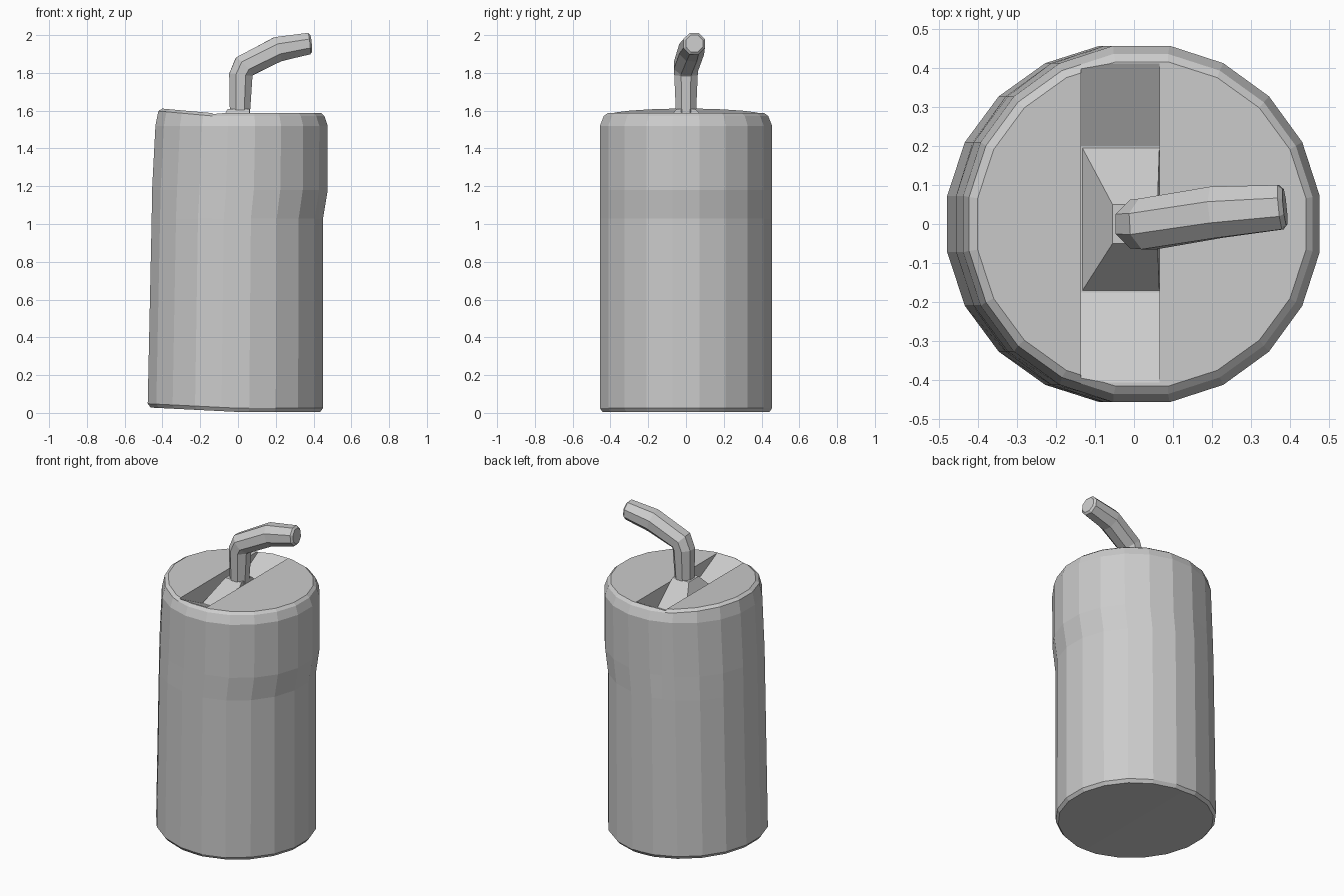
import bpy, bmesh
from math import cos, sin, tau
from mathutils import Vector

if "Cube" in bpy.data.objects:
    bpy.data.objects.remove(bpy.data.objects["Cube"])

grey = bpy.data.materials.new("plain grey")
grey.use_nodes = True
grey.diffuse_color = (0.6, 0.6, 0.6, 1)
grey.node_tree.nodes["Principled BSDF"].inputs["Base Color"].default_value = (0.6, 0.6, 0.6, 1)


def finish(name, bm):
    bmesh.ops.recalc_face_normals(bm, faces=bm.faces)
    mesh = bpy.data.meshes.new(name)
    bm.to_mesh(mesh)
    bm.free()
    mesh.materials.append(grey)
    obj = bpy.data.objects.new(name, mesh)
    bpy.context.collection.objects.link(obj)
    return obj


def skin(rings):
    """Closed skin through rings of points, capped at both ends."""
    bm = bmesh.new()
    loops = [[bm.verts.new(p) for p in ring] for ring in rings]
    n = len(loops[0])
    for a, b in zip(loops, loops[1:]):
        for i in range(n):
            j = (i + 1) % n
            bm.faces.new((a[i], a[j], b[j], b[i]))
    bm.faces.new(loops[0])
    bm.faces.new(loops[-1])
    return bm


GROOVE_L, GROOVE_R, FLOOR, LID = -0.135, 0.065, 1.47, 1.587

# Can body: height, left edge, right edge, half depth
profile = [(0.005, -0.462, 0.435, 0.442), (0.025, -0.478, 0.45, 0.456),
           (1.03, -0.457, 0.45, 0.456), (1.18, -0.455, 0.475, 0.456),
           (1.52, -0.437, 0.475, 0.456), (1.572, -0.422, 0.457, 0.435),
           (LID, -0.4, 0.44, 0.415)]
SIDES = 20
rings = []
for z, left, right, depth in profile:
    mid, half = (left + right) / 2, (right - left) / 2
    angles = [tau * (i + 0.5) / SIDES for i in range(SIDES)]
    k = cos(tau / SIDES / 2)
    rings.append([(mid + half * cos(a) / k, depth * sin(a) / k, z) for a in angles])
bm = skin(rings)
# Dented look: lid tips up and base lifts on the right-hand side
for x in (GROOVE_L, 0):
    bmesh.ops.bisect_plane(bm, geom=bm.verts[:] + bm.edges[:] + bm.faces[:],
                           plane_co=(x, 0, 0), plane_no=(1, 0, 0))
for v in bm.verts:
    if v.co.z > 1.55:
        v.co.z += 0.09 * max(0, GROOVE_L - v.co.x)
    elif v.co.z < 0.1:
        v.co.z += 0.05 * max(0, -v.co.x)
body = finish("can_body", bm)

# Cutter for the sloping trough across the lid
trough = [(0.41, LID), (0.2, FLOOR), (-0.175, FLOOR), (-0.405, LID),
          (-0.405, 1.7), (0.41, 1.7)]
cutter = finish("trough_cutter", skin([[(x, y, z) for y, z in trough]
                                       for x in (GROOVE_L, GROOVE_R)]))
cutter.hide_render = True
cutter.hide_set(True)
cut = body.modifiers.new("trough", "BOOLEAN")
cut.operation, cut.solver, cut.object = "DIFFERENCE", "EXACT", cutter
bpy.context.view_layer.objects.active = body
bpy.ops.object.modifier_apply(modifier=cut.name)
bpy.data.objects.remove(cutter)


# Tapered mount that holds the straw in the trough
def rectangle(x0, x1, y0, y1, z):
    return [(x0, y0, z), (x1, y0, z), (x1, y1, z), (x0, y1, z)]


finish("straw_mount", skin([rectangle(GROOVE_L, GROOVE_R, -0.175, 0.2, FLOOR - 0.005),
                            rectangle(-0.055, 0.06, -0.05, 0.05, 1.608)]))

# Bent straw: centre point, direction, radius
path = [((0.01, 0, 1.58), (0, 0, 1), 0.053),
        ((0.015, 0, 1.79), (0.1, 0, 1), 0.062),
        ((0.035, 0, 1.835), (0.7, 0.08, 0.7), 0.065),
        ((0.21, 0.03, 1.925), (0.95, 0.12, 0.28), 0.066),
        ((0.375, 0.043, 1.955), (1, 0.1, 0.1), 0.057),
        ((0.386, 0.044, 1.956), (1, 0.1, 0.1), 0.045)]
rings = []
for centre, direction, radius in path:
    d = Vector(direction).normalized()
    side = Vector((0, 1, 0))
    side = (side - d * side.dot(d)).normalized()
    up = d.cross(side)
    ring = []
    for i in range(8):
        a = tau * (i + 0.5) / 8
        ring.append(Vector(centre) + radius / cos(tau / 16) * (side * cos(a) + up * sin(a)))
    rings.append(ring)
finish("straw", skin(rings))
